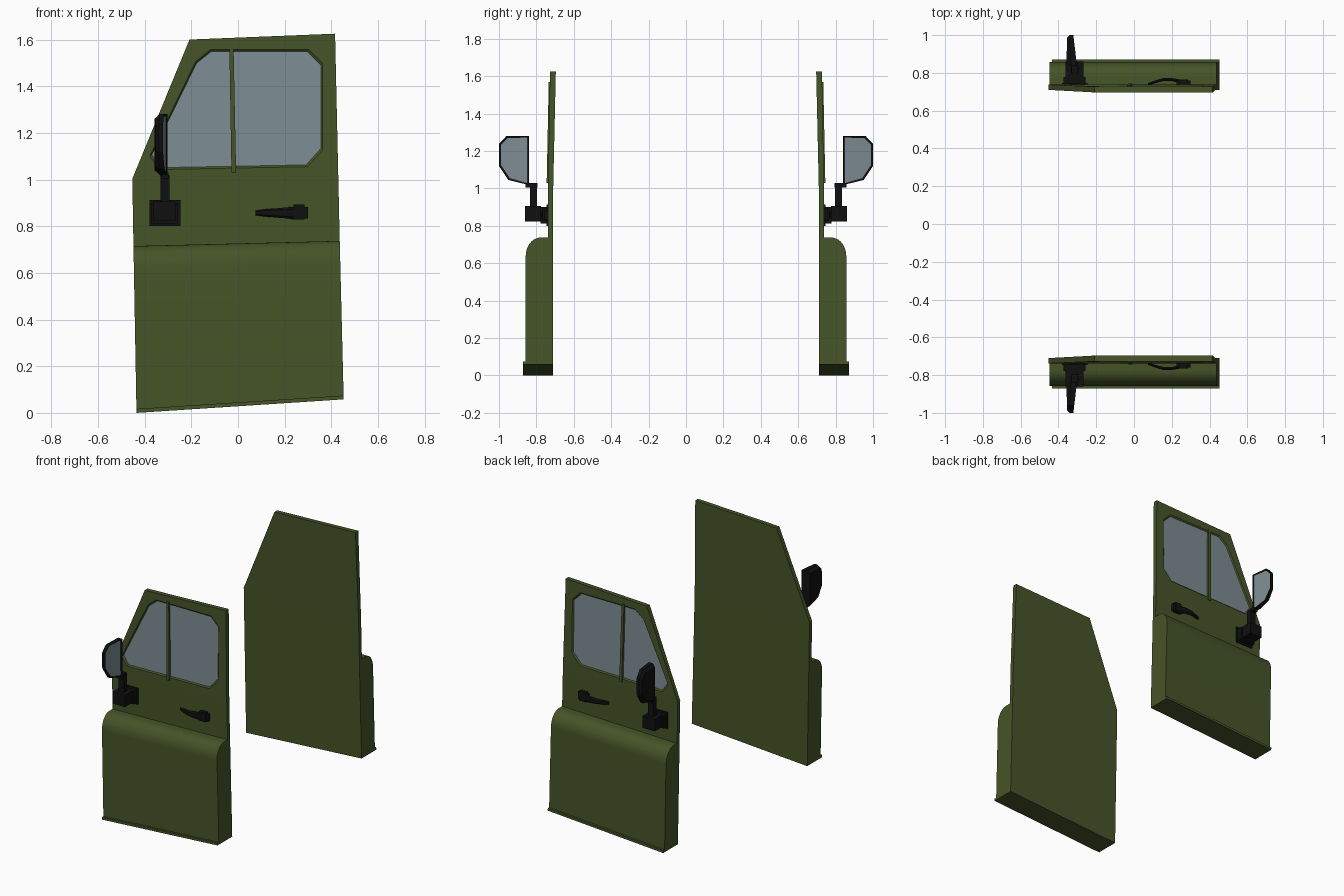
import bpy, bmesh, math
from mathutils import Vector

if "Cube" in bpy.data.objects:
    bpy.data.objects.remove(bpy.data.objects["Cube"])


def material(name, rgb):
    m = bpy.data.materials.new(name)
    m.diffuse_color = (*rgb, 1)
    m.use_nodes = True
    m.node_tree.nodes["Principled BSDF"].inputs["Base Color"].default_value = m.diffuse_color
    return m


GREEN = material("olive_green", (0.061, 0.087, 0.021))
GLASS = material("grey_glass", (0.205, 0.262, 0.287))
BLACK = material("black_plastic", (0.005, 0.005, 0.005))


def finish(name, bm, mats, smooth=False):
    """Make the object and mirror it to the opposite door."""
    bmesh.ops.recalc_face_normals(bm, faces=bm.faces)
    me = bpy.data.meshes.new(name)
    bm.to_mesh(me)
    bm.free()
    for m in mats:
        me.materials.append(m)
    ob = bpy.data.objects.new(name, me)
    bpy.context.collection.objects.link(ob)
    mod = ob.modifiers.new("other_door", 'MIRROR')
    mod.use_axis = (False, True, False)
    mod.use_mirror_merge = False
    if smooth:
        bpy.ops.object.select_all(action='DESELECT')
        ob.select_set(True)
        bpy.context.view_layer.objects.active = ob
        bpy.ops.object.shade_smooth_by_angle(angle=math.radians(35))
    return ob


def loft(name, rings, mat, smooth=False):
    """Skin a row of matching rings and cap both ends."""
    bm = bmesh.new()
    vs = [[bm.verts.new(p) for p in r] for r in rings]
    n = len(rings[0])
    for a, b in zip(vs, vs[1:]):
        for i in range(n):
            j = (i + 1) % n
            bm.faces.new((a[i], a[j], b[j], b[i]))
    bm.faces.new(vs[0])
    bm.faces.new(vs[-1])
    return finish(name, bm, [mat], smooth)


def box(name, x0, x1, y0, y1, z0, z1, mat):
    ring = lambda y: [(x0, y, z0), (x1, y, z0), (x1, y, z1), (x0, y, z1)]
    return loft(name, [ring(y0), ring(y1)], mat)


BEND, TOP = 1.003, 1.625


def skin_y(z, base, lean):
    """Door surface: upright below the bend, leaning inward above it."""
    return base + lean * max(0, z - BEND) / (TOP - BEND)


# Door panel with recessed window
lower = [(0.430, BEND), (0.436, 0.737), (0.453, 0.058), (-0.435, 0.0),
         (-0.448, 0.715), (-0.453, BEND)]
upper = [(-0.208, 1.6), (0.416, TOP)]
window = [(-0.378, 1.10), (-0.182, 1.505), (-0.118, 1.557), (0.303, 1.558),
          (0.363, 1.497), (0.363, 1.128), (0.298, 1.055), (-0.338, 1.043)]
bm = bmesh.new()
outline = lower + upper
front = [bm.verts.new((x, skin_y(z, -0.738, 0.011), z)) for x, z in outline]
back = [bm.verts.new((x, skin_y(z, -0.710, 0.014), z)) for x, z in outline]
bm.faces.new(front[:6])
bm.faces.new(back[:6])
bm.faces.new(back[5:] + back[:1])
for i in range(8):
    j = (i + 1) % 8
    bm.faces.new((front[i], front[j], back[j], back[i]))
rim = [bm.verts.new((x, skin_y(z, -0.738, 0.011), z)) for x, z in window]
cx, cz = 0.02, 1.30
pane = [bm.verts.new((cx + (x - cx) * 0.978, skin_y(z, -0.730, 0.011),
                      cz + (z - cz) * 0.968)) for x, z in window]
for i in range(8):
    j = (i + 1) % 8
    bm.faces.new((rim[i], rim[j], pane[j], pane[i]))
bm.faces.new(pane).material_index = 1
bm.edges.ensure_lookup_table()
top_loop = front[5:] + front[:1]
edges = []
for loop in (top_loop, rim):
    for a, b in zip(loop, loop[1:] + loop[:1]):
        edges.append(bm.edges.get((a, b)))
bmesh.ops.triangle_fill(bm, edges=edges, use_beauty=True, use_dissolve=False,
                        normal=(0, -1, 0))
finish("door_panel", bm, [GREEN, GLASS])

# Window divider bar
bar = lambda x0, x1, y, z: [(x0, y, z), (x1, y, z), (x1, y + 0.02, z), (x0, y + 0.02, z)]
loft("window_divider", [bar(-0.028, -0.008, -0.745, 1.03),
                        bar(-0.037, -0.019, -0.734, 1.568)], GREEN)


# Bulging lower door and its sill lip, skewed to follow the panel edges
def skewed(profile):
    left = [(-0.435 - 0.013 * t, y, 0.0 + 0.715 * t) for y, t in profile]
    right = [(0.453 - 0.017 * t, y, 0.058 + 0.679 * t) for y, t in profile]
    return [left, right]


profile = [(-0.72, 0.0), (-0.857, 0.0)]
for i in range(11):
    a = math.radians(9 * i)
    profile.append((-0.777 - 0.080 * math.cos(a), 0.855 + 0.145 * math.sin(a)))
profile.append((-0.72, 1.0))
loft("lower_door_bulge", skewed(profile), GREEN, True)
loft("sill_lip", skewed([(-0.715, 0), (-0.872, 0), (-0.872, 0.024), (-0.715, 0.024)]), GREEN)

# Door handle: tapered bowed grip and end block
rings = []
for x, y, h, d in ((0.075, -0.740, 0.010, 0.006), (0.11, -0.752, 0.015, 0.007),
                   (0.155, -0.765, 0.019, 0.008), (0.20, -0.765, 0.023, 0.008),
                   (0.245, -0.756, 0.027, 0.009)):
    z = 0.857
    rings.append([(x, y - d, z - h * 0.6), (x, y - d, z + h * 0.6), (x, y, z + h),
                  (x, y + d, z + h * 0.6), (x, y + d, z - h * 0.6), (x, y, z - h)])
loft("handle_grip", rings, BLACK)
box("handle_block", 0.225, 0.30, -0.760, -0.735, 0.832, 0.882, BLACK)
box("handle_lock", 0.237, 0.285, -0.766, -0.735, 0.828, 0.892, BLACK)

# Mirror bracket
box("mirror_base_plate", -0.380, -0.247, -0.747, -0.735, 0.80, 0.913, BLACK)
box("mirror_base_arm", -0.372, -0.258, -0.778, -0.745, 0.812, 0.90, BLACK)
box("mirror_base_block", -0.362, -0.268, -0.860, -0.776, 0.822, 0.905, BLACK)
box("mirror_stem", -0.333, -0.294, -0.835, -0.797, 0.90, 1.02, BLACK)
box("mirror_stem_cap", -0.331, -0.297, -0.858, -0.795, 1.005, 1.03, BLACK)

# Mirror head: tapered shell with recessed glass facing rearward (+x)
head = [(-0.840, 1.28), (-0.960, 1.28), (-1.0, 1.238), (-1.0, 1.12),
        (-0.950, 1.045), (-0.840, 1.018)]
bm = bmesh.new()
yc, zc = -0.915, 1.16


def head_ring(offset, scale):
    return [bm.verts.new((-0.302 - 0.12 * (-0.84 - y) + offset * (1 - 2.6 * (-0.84 - y)),
                          yc + (y - yc) * scale, zc + (z - zc) * scale)) for y, z in head]


shell = [head_ring(0, 1), head_ring(-0.032, 1), head_ring(-0.056, 0.84)]
for a, b in zip(shell, shell[1:]):
    for i in range(6):
        j = (i + 1) % 6
        bm.faces.new((a[i], a[j], b[j], b[i]))
bm.faces.new(shell[2])
glass = bm.faces.new(shell[0])
bmesh.ops.recalc_face_normals(bm, faces=bm.faces)
bmesh.ops.inset_region(bm, faces=[glass], thickness=0.012, depth=-0.006)
glass.material_index = 1
finish("mirror_head", bm, [BLACK, GLASS])
